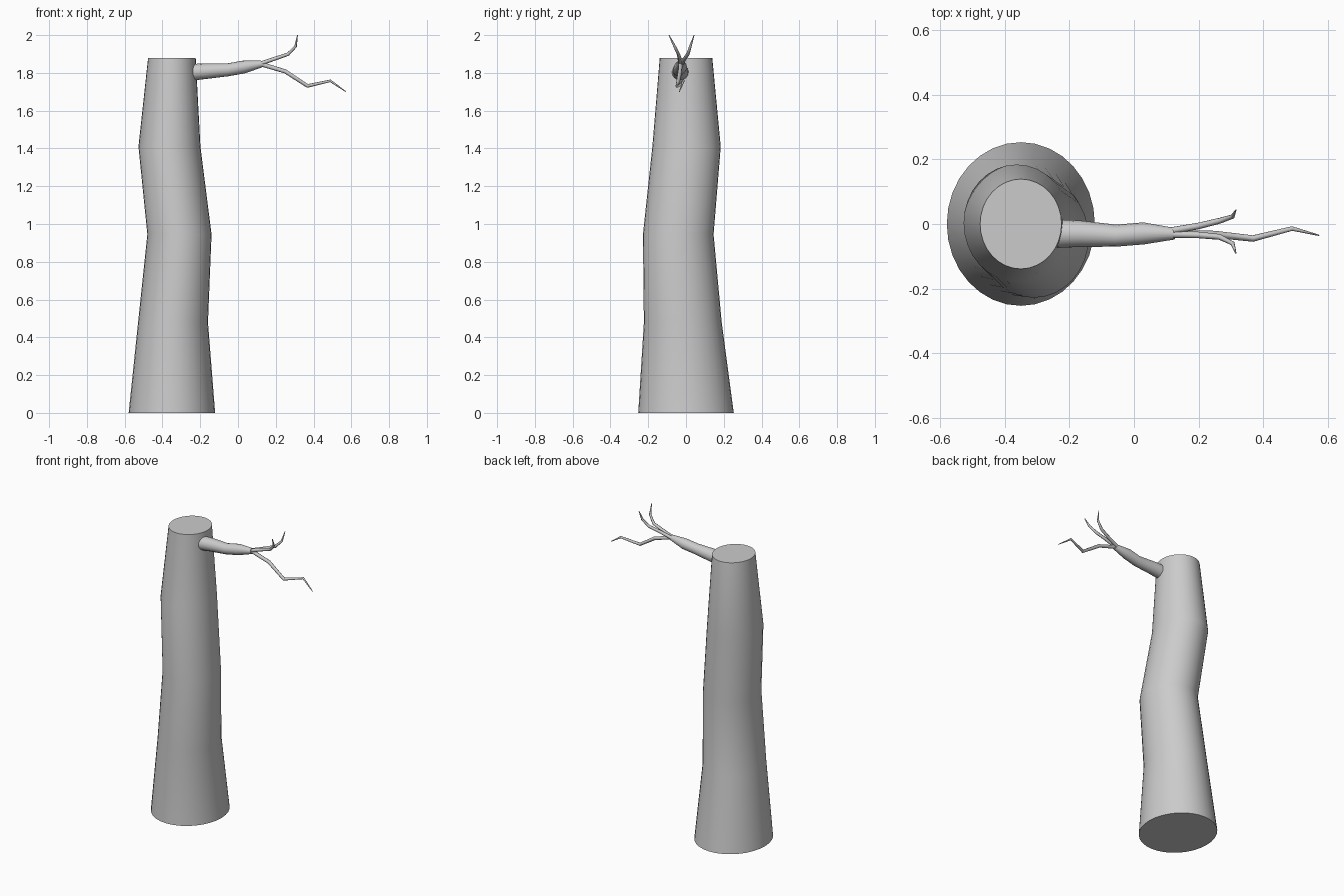
import bpy, bmesh, math
from mathutils import Vector

if "Cube" in bpy.data.objects:
    bpy.data.objects.remove(bpy.data.objects["Cube"])

bark = bpy.data.materials.new("grey bark")
bark.diffuse_color = (0.6, 0.6, 0.6, 1)
bark.use_nodes = True
bark.node_tree.nodes["Principled BSDF"].inputs["Base Color"].default_value = bark.diffuse_color


def loft(name, rings, angle):
    """Skin a list of point rings and cap both ends."""
    bm = bmesh.new()
    loops = [[bm.verts.new(p) for p in ring] for ring in rings]
    n = len(loops[0])
    for a, b in zip(loops, loops[1:]):
        for i in range(n):
            j = (i + 1) % n
            bm.faces.new((a[i], a[j], b[j], b[i]))
    bm.faces.new(loops[0][::-1])
    bm.faces.new(loops[-1])
    bmesh.ops.recalc_face_normals(bm, faces=bm.faces)
    mesh = bpy.data.meshes.new(name)
    bm.to_mesh(mesh)
    bm.free()
    mesh.materials.append(bark)
    obj = bpy.data.objects.new(name, mesh)
    bpy.context.collection.objects.link(obj)
    bpy.ops.object.select_all(action='DESELECT')
    obj.select_set(True)
    bpy.context.view_layer.objects.active = obj
    bpy.ops.object.shade_smooth_by_angle(angle=math.radians(angle))
    return obj


def tube(name, path, sides):
    """Tapered tube along (x, y, z, radius) points."""
    pts = [Vector(p[:3]) for p in path]
    rings = []
    for i, p in enumerate(pts):
        before, after = pts[max(i - 1, 0)], pts[min(i + 1, len(pts) - 1)]
        t = (after - before).normalized()
        u = Vector((0, 1, 0)).cross(t).normalized()
        v = t.cross(u)
        r = path[i][3]
        rings.append([p + r * (math.cos(a) * u + math.sin(a) * v)
                      for a in (2 * math.pi * k / sides for k in range(sides))])
    return loft(name, rings, 50)


# Trunk: horizontal oval rings (cx, cy, z, rx, ry)
sections = [(-0.35, 0.0, 0.0, 0.229, 0.253), (-0.344, -0.017, 0.48, 0.185, 0.206),
            (-0.31, -0.041, 0.945, 0.17, 0.187), (-0.363, 0.003, 1.41, 0.164, 0.181),
            (-0.35, 0.0, 1.88, 0.126, 0.139)]
N = 32
loft("trunk", [[(cx + rx * math.cos(2 * math.pi * k / N), cy + ry * math.sin(2 * math.pi * k / N), z)
                for k in range(N)] for cx, cy, z, rx, ry in sections], 40)

# Side branch
tube("branch", [(-0.26, -0.03, 1.802, 0.045), (-0.17, -0.03, 1.809, 0.041),
                (-0.055, -0.036, 1.816, 0.034), (0.03, -0.029, 1.831, 0.034),
                (0.125, -0.03, 1.847, 0.018)], 16)

# Two upturned twigs, forking to the back and to the front
for name, ys in (("back_twig", (-0.022, -0.006, 0.01, 0.023, 0.043)),
                 ("front_twig", (-0.032, -0.034, -0.04, -0.06, -0.09))):
    xzr = [(0.11, 1.846, 0.011), (0.20, 1.877, 0.010), (0.265, 1.899, 0.009),
           (0.305, 1.94, 0.007), (0.315, 2.0, 0.002)]
    tube(name, [(x, y, z, r) for (x, z, r), y in zip(xzr, ys)], 8)

# Long drooping twig
tube("drooping_twig", [(0.11, -0.03, 1.85, 0.012), (0.25, -0.032, 1.808, 0.011),
                       (0.368, -0.045, 1.731, 0.010), (0.489, -0.014, 1.758, 0.007),
                       (0.572, -0.035, 1.70, 0.002)], 8)
